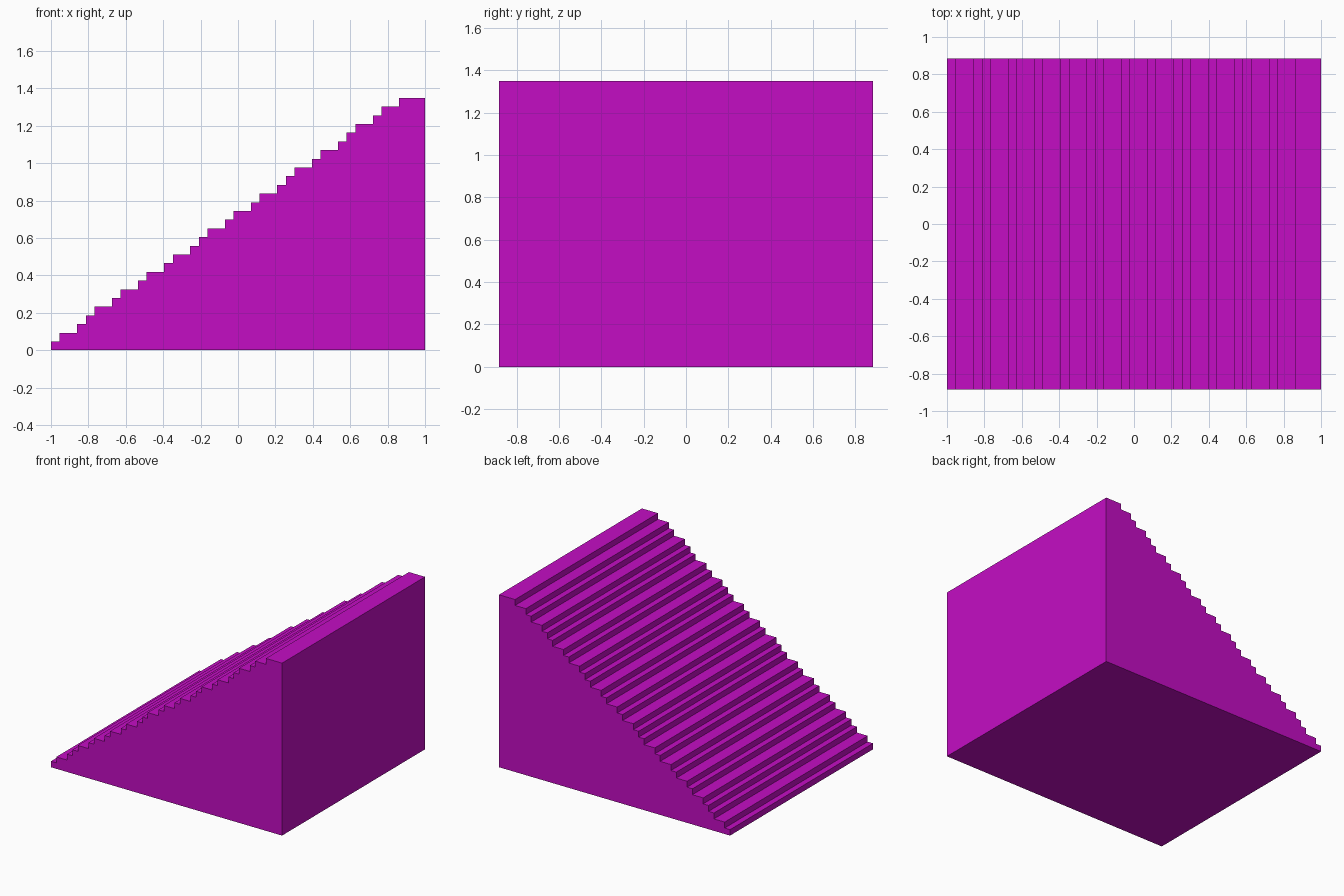
import bpy
import bmesh

cube = bpy.data.objects.get("Cube")
if cube:
    bpy.data.objects.remove(cube, do_unlink=True)

# Single flat colour
magenta = bpy.data.materials.new("magenta")
colour = (0.55, 0.004, 0.55, 1.0)
magenta.use_nodes = True
magenta.diffuse_color = colour
magenta.node_tree.nodes["Principled BSDF"].inputs["Base Color"].default_value = colour

# The wedge sits on a regular grid: 43 units long, 38 deep, 29 high
UNIT = 2.0 / 43
HALF_DEPTH = 19 * UNIT
# Tread lengths in units; every riser is one unit high
TREADS = [1, 2, 1, 1, 2, 1, 2, 1, 2, 1, 2, 1, 1, 2, 1,
          2, 1, 2, 1, 1, 2, 1, 2, 1, 1, 2, 1, 2, 3]

# Side profile: up the steps, then down the tall end
profile = [(-1.0, 0.0)]
x = 0
for level, tread in enumerate(TREADS, start=1):
    profile.append((x * UNIT - 1, level * UNIT))
    x += tread
    profile.append((x * UNIT - 1, level * UNIT))
profile.append((1.0, 0.0))

# Extrude the profile through the depth
bm = bmesh.new()
side = bm.faces.new([bm.verts.new((px, -HALF_DEPTH, pz)) for px, pz in profile])
extruded = bmesh.ops.extrude_face_region(bm, geom=[side], use_keep_orig=True)
back_verts = [g for g in extruded["geom"] if isinstance(g, bmesh.types.BMVert)]
bmesh.ops.translate(bm, vec=(0, 2 * HALF_DEPTH, 0), verts=back_verts)
bmesh.ops.recalc_face_normals(bm, faces=bm.faces)

mesh = bpy.data.meshes.new("stepped_wedge")
bm.to_mesh(mesh)
bm.free()
mesh.materials.append(magenta)
wedge = bpy.data.objects.new("stepped_wedge", mesh)
bpy.context.collection.objects.link(wedge)
